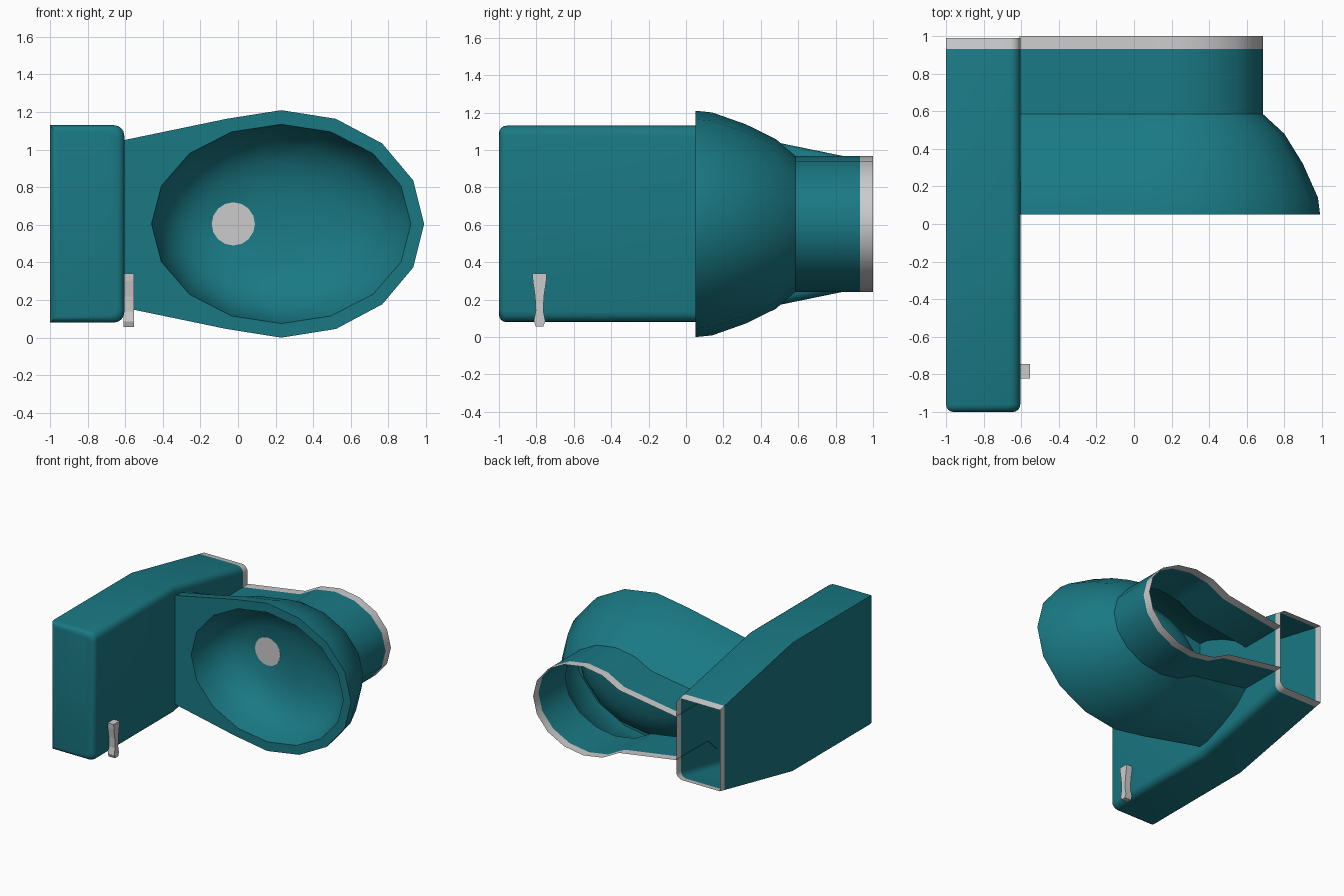
import bpy, bmesh
from math import cos, sin, pi, radians

if "Cube" in bpy.data.objects:
    bpy.data.objects.remove(bpy.data.objects["Cube"])

ZC, XC = 0.605, 0.23          # symmetry plane height and bowl centre

teal = bpy.data.materials.new("teal")
teal.diffuse_color = (0.01, 0.19, 0.23, 1)
teal.use_nodes = True
teal.node_tree.nodes["Principled BSDF"].inputs["Base Color"].default_value = teal.diffuse_color


def make(name, verts, faces, mat=None, smooth=True):
    me = bpy.data.meshes.new(name)
    me.from_pydata(verts, [], faces)
    bm = bmesh.new()
    bm.from_mesh(me)
    bmesh.ops.recalc_face_normals(bm, faces=bm.faces)
    bm.to_mesh(me)
    bm.free()
    ob = bpy.data.objects.new(name, me)
    bpy.context.collection.objects.link(ob)
    if mat:
        me.materials.append(mat)
    if smooth:
        bpy.ops.object.select_all(action='DESELECT')
        ob.select_set(True)
        bpy.context.view_layer.objects.active = ob
        bpy.ops.object.shade_smooth_by_angle(angle=radians(32))
    return ob


def strips(rings, closed):
    """Quads joining consecutive rings of equal length."""
    n = len(rings[0])
    verts = [p for r in rings for p in r]
    faces = [(k*n + i, k*n + (i+1) % n, (k+1)*n + (i+1) % n, (k+1)*n + i)
             for k in range(len(rings) - 1) for i in range(n if closed else n - 1)]
    return verts, faces


def section(s, y):
    """Pedestal outline: rounded front at scale s, straight sides to the tank."""
    rear = 0.445 - 0.67 * (1 - s)
    half = [(XC + 0.76*s*cos(i*pi/8), 0.605*s*sin(i*pi/8)) for i in range(7)]
    x6, z6 = half[6]
    x5, z5 = half[5]
    line = z5 + (rear - z5) * (x5 - x6) / (x5 + 0.61)
    t = (1 - s) / 0.4
    half[6] = (x6, line + (z6 - line) * t)
    half.append((-0.61, rear))
    pts = [(x, -z) for x, z in half[:0:-1]] + half
    return [(x, y, ZC + z) for x, z in pts]


def bowl_ring(f, y):
    """Inner bowl ring, f = 1 at the opening and 0 at the drain."""
    cx = -0.025 + (XC + 0.025) * f
    rx, rz = 0.115 + 0.575*f, 0.115 + 0.415*f
    return [(cx + rx*cos(i*pi/8), y, ZC + rz*sin(i*pi/8)) for i in range(-6, 10)]


# pedestal outer wall
LEVELS = [(1, 0.05), (0.985, 0.14), (0.88, 0.32), (0.75, 0.48), (0.6, 0.585), (0.6, 0.93)]
verts, faces = strips([section(s, y) for s, y in LEVELS], False)

# flat rim and inner bowl, joined to the wall
BOWL = [(1, 0.05), (0.93, 0.17), (0.78, 0.28), (0.54, 0.36), (0.27, 0.4), (0, 0.42)]
b = len(verts)
bv, bf = strips([bowl_ring(f, y) for f, y in BOWL], True)
verts += bv
faces += [tuple(i + b for i in f) for f in bf]
faces += [(1+i, 2+i, b+i+1, b+i) for i in range(12)]
faces.append((13, 14, 0, 1, b, b+15, b+14, b+13, b+12))
make("bowl", verts, faces, teal)

# drain disc
make("drain", bowl_ring(0, 0.419), [tuple(range(16))], smooth=False)

# grey trim round the foot
make("foot_trim", *strips([section(0.6, 0.93), section(0.6, 1.0)], False))


def tank_half(y):
    return 0.525 if y < 0.05 else 0.525 - 0.205 * (y - 0.05)


def tank_ring(y):
    """Tank cross-section with rounded corners on the bowl side."""
    h, r = tank_half(y), 0.055
    half = [(-1, h)] + [(-0.605 - r + r*sin(a*pi/8), h - r + r*cos(a*pi/8)) for a in range(5)]
    pts = half + [(x, -z) for x, z in half[::-1]]
    return [(x, y, ZC + z) for x, z in pts]


# tank: rounded closed end, tapered open end
rings = []
for k in range(5):
    a = k * pi / 8
    inset = 0.04 * (1 - sin(a))
    fx, fz = 1 - inset / 0.1975, 1 - inset / 0.525
    rings.append([(-0.8025 + (x + 0.8025)*fx, -1 + 0.04*(1 - cos(a)), ZC + (z - ZC)*fz)
                  for x, _, z in tank_ring(-1)])
rings += [tank_ring(0.05), tank_ring(0.93)]
verts, faces = strips(rings, True)
faces.append(tuple(range(12)))
make("tank", verts, faces, teal)

# grey trim round the tank's open end
make("tank_trim", *strips([tank_ring(0.93), tank_ring(0.99)], True))

# flush lever: symmetric profile (half width, height), extruded along x
PROFILE = [(0.038, 0.34), (0.036, 0.30), (0.024, 0.22), (0.02, 0.14), (0.031, 0.085), (0.02, 0.057)]
out = PROFILE + [(-w, z) for w, z in PROFILE[::-1]]
verts, faces = strips([[(x, -0.783 + w, z) for w, z in out] for x in (-0.61, -0.552)], True)
faces += [tuple(range(12)), tuple(range(12, 24))]
make("flush_lever", verts, faces, smooth=False)
